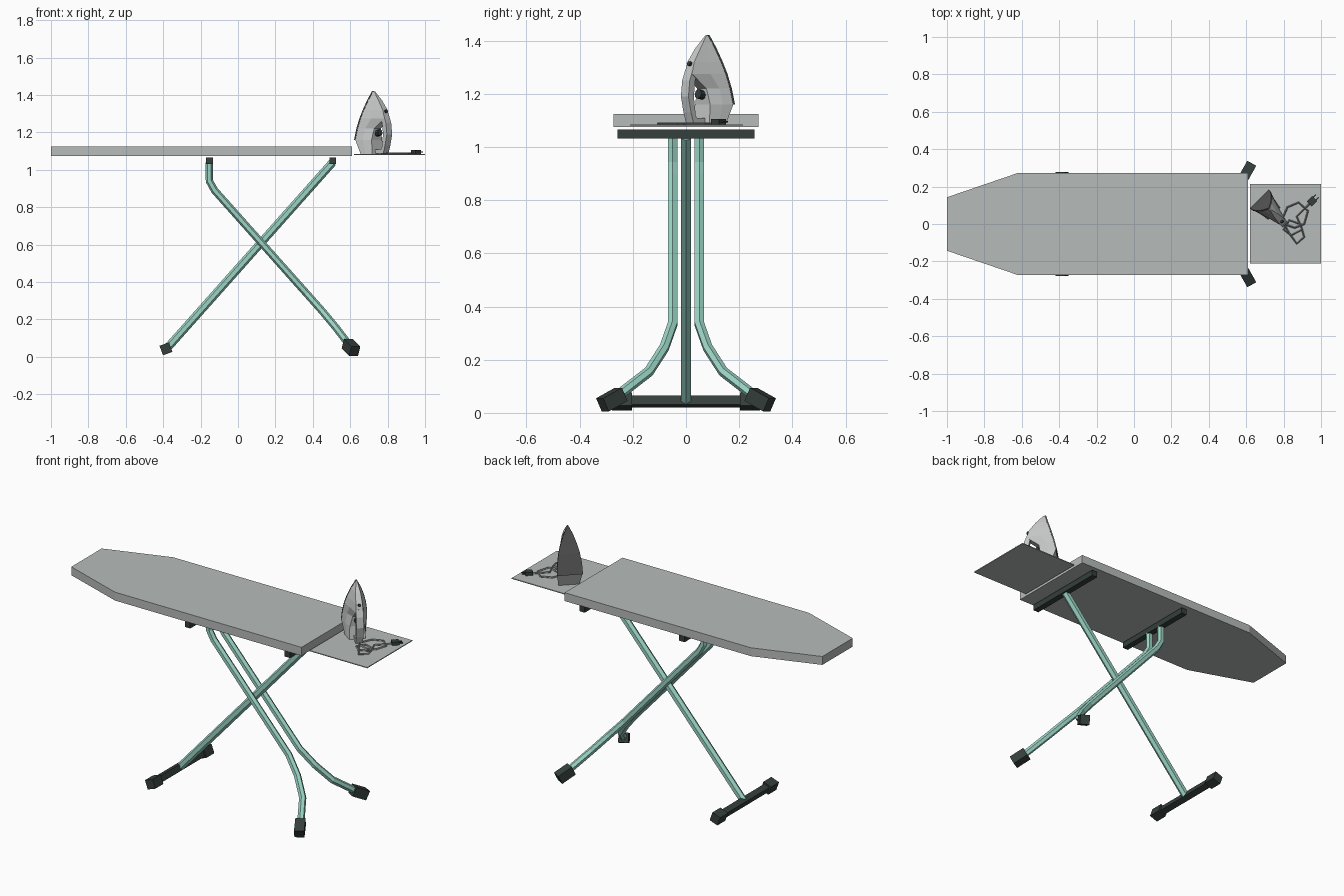
import bpy, bmesh, math
from mathutils import Vector, Matrix

cube = bpy.data.objects.get("Cube")
if cube:
    bpy.data.objects.remove(cube, do_unlink=True)


def material(name, r, g, b):
    m = bpy.data.materials.new(name)
    m.use_nodes = True
    m.diffuse_color = (r, g, b, 1)
    for node in m.node_tree.nodes:
        if node.type == 'BSDF_PRINCIPLED':
            node.inputs["Base Color"].default_value = (r, g, b, 1)
    return m


COVER = material("cover grey", 0.47, 0.50, 0.49)
TEAL = material("teal paint", 0.33, 0.66, 0.56)
RUBBER = material("dark rubber", 0.035, 0.05, 0.045)
SHELL = material("light grey shell", 0.57, 0.59, 0.58)
STEEL = material("dark sole grey", 0.10, 0.10, 0.10)
CORD = material("cord grey", 0.28, 0.28, 0.28)


def finish(name, bm, mat):
    bmesh.ops.recalc_face_normals(bm, faces=bm.faces)
    mesh = bpy.data.meshes.new(name)
    bm.to_mesh(mesh)
    bm.free()
    mesh.materials.append(mat)
    ob = bpy.data.objects.new(name, mesh)
    bpy.context.collection.objects.link(ob)
    return ob


def loft(name, rings, mat):
    """Skin a list of equal rings of points and cap both ends."""
    bm = bmesh.new()
    rows = [[bm.verts.new(p) for p in ring] for ring in rings]
    for a, b in zip(rows, rows[1:]):
        for i in range(len(a)):
            j = (i + 1) % len(a)
            bm.faces.new((a[i], a[j], b[j], b[i]))
    bm.faces.new(rows[0])
    bm.faces.new(rows[-1])
    return finish(name, bm, mat)


def box(name, centre, size, mat, rot=Matrix()):
    bm = bmesh.new()
    m = Matrix.Translation(centre) @ rot.to_4x4() @ Matrix.Diagonal((*size, 1))
    bmesh.ops.create_cube(bm, size=1, matrix=m)
    return finish(name, bm, mat)


def tube(name, path, radius, mat, sides=6, across=Vector((0, 1, 0))):
    pts = [Vector(p) for p in path]
    rings = []
    for i, p in enumerate(pts):
        before = (p - pts[i - 1]).normalized() if i else Vector()
        after = (pts[i + 1] - p).normalized() if i + 1 < len(pts) else Vector()
        t = (before + after).normalized()
        a = t.cross(across).normalized()
        b = t.cross(a)
        rings.append([p + radius * (a * math.cos(k * math.tau / sides)
                                    + b * math.sin(k * math.tau / sides))
                      for k in range(sides)])
    return loft(name, rings, mat)


def slab(name, outline, z0, z1, mat):
    return loft(name, [[(x, y, z) for x, y in outline] for z in (z0, z1)], mat)


# Padded board with tapered nose, and the thin iron rest
half = [(-1, 0.143), (-0.62, 0.273), (0.61, 0.273)]
slab("board", half + [(x, -y) for x, y in reversed(half)], 1.075, 1.125, COVER)
box("iron_rest", (0.81, 0.002, 1.083), (0.38, 0.425, 0.005), COVER)

# Cross rails under the board
for name, x in (("nose_rail", -0.153), ("heel_rail", 0.506)):
    box(name, (x, 0, 1.049), (0.036, 0.515, 0.034), RUBBER)

# Single straight leg with a foot bar
tube("single_leg", [(0.506, 0, 1.04), (-0.38, 0, 0.045)], 0.022, TEAL)
tilt = Matrix.Rotation(math.radians(-20), 3, 'Y')
box("foot_bar", (-0.385, 0, 0.043), (0.036, 0.46, 0.036), RUBBER, tilt)

# Paired bent legs with splayed feet
bend = [(-0.153, 0.05, 1.04), (-0.153, 0.05, 0.94), (-0.125, 0.05, 0.89),
        (0.37, 0.05, 0.335), (0.45, 0.082, 0.245), (0.525, 0.14, 0.155),
        (0.59, 0.25, 0.07)]
for side, s in (("left", 1), ("right", -1)):
    tube("bent_leg_" + side, [(x, s * y, z) for x, y, z in bend], 0.02, TEAL)
    box("bar_cap_" + side, (-0.385, s * 0.24, 0.043), (0.054, 0.075, 0.054),
        RUBBER, tilt)
    aim = Vector((0.045, s * 0.08, -0.045)).to_track_quat('Y', 'Z').to_matrix()
    box("bent_foot_" + side, (0.604, s * 0.279, 0.05), (0.055, 0.09, 0.055),
        RUBBER, aim)


# Iron standing on its heel: u runs from sole to handle, v across
def iron(u, v, z):
    d = math.sqrt(0.5)
    return Vector((0.675 + d * (u + v), 0.13 + d * (v - u), z))


def section(z, u0, u1, w0, w1):
    mid = u0 + (u1 - u0) * 0.45
    wm = w0 * 0.55 + w1 * 0.45
    return [iron(u0, -w0, z), iron(u0, w0, z), iron(mid, wm, z),
            iron(u1, w1, z), iron(u1, -w1, z), iron(mid, -wm, z)]


loft("iron_body", [section(*s) for s in (
    (1.086, 0.03, 0.105, 0.058, 0.045), (1.16, 0.002, 0.095, 0.07, 0.04),
    (1.22, 0.016, 0.10, 0.067, 0.025), (1.275, 0.03, 0.172, 0.058, 0.02),
    (1.32, 0.043, 0.158, 0.046, 0.018), (1.37, 0.057, 0.122, 0.028, 0.014),
    (1.42, 0.07, 0.078, 0.003, 0.003))], SHELL)

# Sole plate, offset just outside the body
sole = [(1.16, 0.002, 0.071), (1.22, 0.016, 0.068), (1.275, 0.03, 0.059),
        (1.32, 0.043, 0.047), (1.37, 0.057, 0.029), (1.422, 0.07, 0.003)]
loft("iron_sole", [[iron(u - 0.008, -w, z), iron(u - 0.008, w, z),
                    iron(u + 0.001, w, z), iron(u + 0.001, -w, z)]
                   for z, u, w in sole], STEEL)

# Handle loop, flat-sided, closing back onto the heel
grip = [((0.135, 1.30), (0.168, 1.29)), ((0.155, 1.25), (0.184, 1.25)),
        ((0.162, 1.19), (0.191, 1.19)), ((0.152, 1.118), (0.177, 1.13)),
        ((0.145, 1.11), (0.163, 1.088)), ((0.09, 1.108), (0.09, 1.087))]
loft("iron_handle", [[iron(a[0], -0.02, a[1]), iron(a[0], 0.02, a[1]),
                      iron(b[0], 0.02, b[1]), iron(b[0], -0.02, b[1])]
                     for a, b in grip], SHELL)

# Heat dial and spray button
tube("iron_dial", [iron(0.09, 0, 1.195), iron(0.12, 0, 1.20)], 0.018, RUBBER,
     8, Vector((0, 0, 1)))
tube("iron_button", [iron(0.15, 0, 1.31), iron(0.171, 0, 1.315)], 0.009, RUBBER,
     6, Vector((0, 0, 1)))

# Coiled cord lying on the rest, ending in a plug
route = [(0.77, 0.05), (0.80, 0.0), (0.86, -0.02), (0.91, 0.0), (0.93, 0.07),
         (0.88, 0.115), (0.82, 0.09), (0.79, 0.02), (0.83, -0.05),
         (0.87, -0.105), (0.91, -0.07), (0.89, 0.0), (0.83, 0.02),
         (0.80, -0.03), (0.84, -0.06), (0.90, -0.03), (0.87, 0.04), (0.94, 0.11)]
tube("cord", [(x, y, 1.088) for x, y in route], 0.005, CORD, 4, Vector((0, 0, 1)))
turn = Matrix.Rotation(math.radians(45), 3, 'Z')
box("plug", (0.952, 0.122, 1.095), (0.042, 0.036, 0.02), RUBBER, turn)
for s in (-1, 1):
    box("plug_pin", (0.972 - s * 0.007, 0.142 + s * 0.007, 1.095),
        (0.022, 0.005, 0.005), RUBBER, turn)
